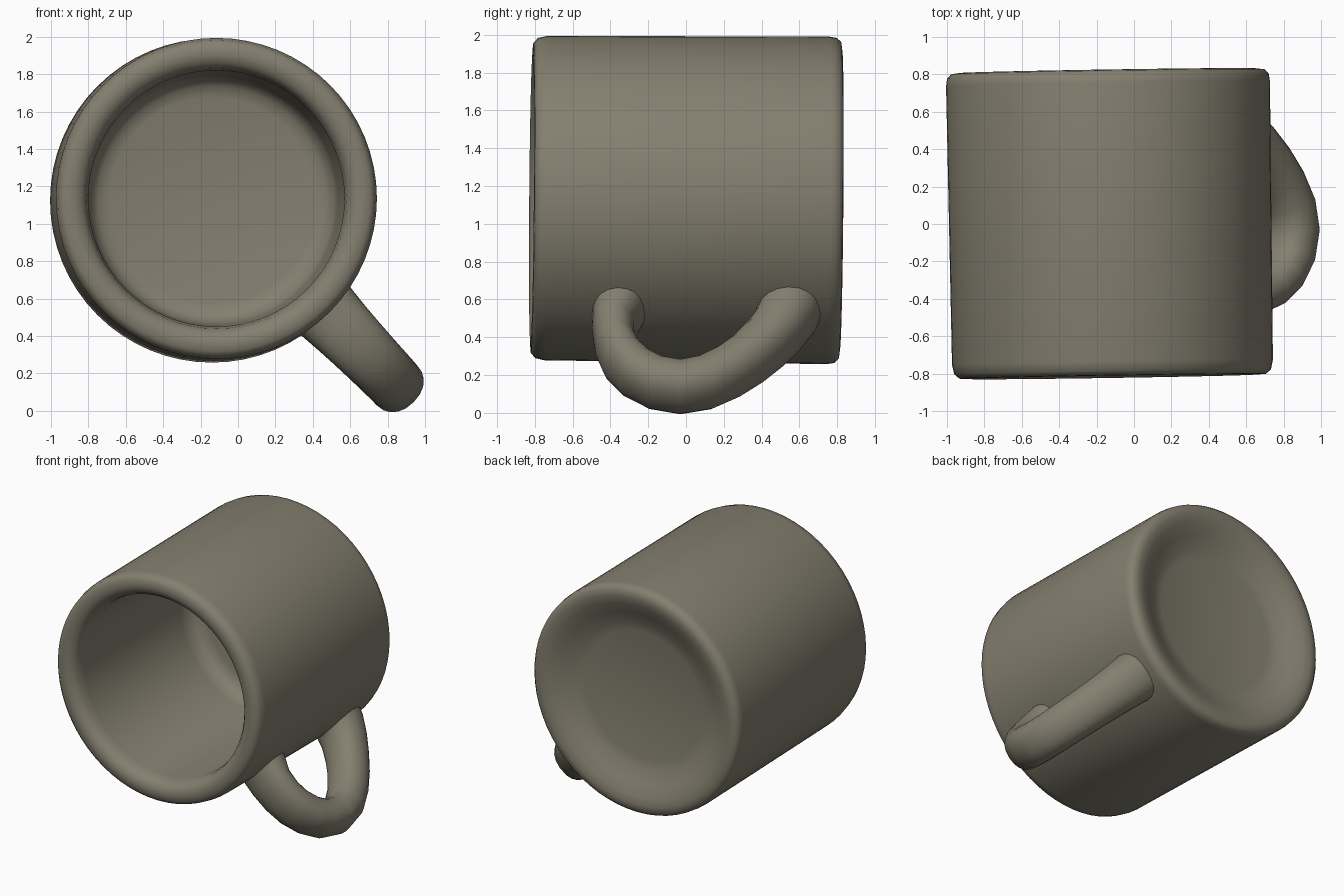
import bpy, bmesh, math
from mathutils import Vector

if "Cube" in bpy.data.objects:
    bpy.data.objects.remove(bpy.data.objects["Cube"])

clay = bpy.data.materials.new("grey_brown_clay")
clay.diffuse_color = (0.23, 0.212, 0.16, 1)
clay.use_nodes = True
clay.node_tree.nodes["Principled BSDF"].inputs["Base Color"].default_value = clay.diffuse_color
CX, CZ = -0.127, 1.13          # mug axis runs along y through this point


def finish(bm, name, angle):
    bmesh.ops.recalc_face_normals(bm, faces=bm.faces)
    me = bpy.data.meshes.new(name)
    bm.to_mesh(me)
    bm.free()
    me.materials.append(clay)
    ob = bpy.data.objects.new(name, me)
    bpy.context.collection.objects.link(ob)
    bpy.ops.object.select_all(action='DESELECT')
    ob.select_set(True)
    bpy.context.view_layer.objects.active = ob
    bpy.ops.object.shade_smooth_by_angle(angle=math.radians(angle))
    return ob


def skin(bm, rings):
    for a, b in zip(rings, rings[1:]):
        n = len(a)
        for i in range(n):
            bm.faces.new((a[i], a[(i + 1) % n], b[(i + 1) % n], b[i]))


# Mug body: lathed (radius, y) profile from inner floor, over the rim, to the recessed base
profile = [(0.55, 0.59), (0.61, 0.575), (0.65, 0.535), (0.668, 0.46), (0.685, -0.70),
           (0.697, -0.765), (0.722, -0.80), (0.765, -0.817), (0.82, -0.814),
           (0.847, -0.79), (0.858, -0.74), (0.866, 0.75), (0.86, 0.79),
           (0.838, 0.814), (0.79, 0.82), (0.73, 0.805), (0.65, 0.765), (0.56, 0.722),
           (0.49, 0.705)]
bm = bmesh.new()
N = 64
rings = [[bm.verts.new((r * math.cos(2 * math.pi * i / N), y, r * math.sin(2 * math.pi * i / N)))
          for i in range(N)] for r, y in profile]
skin(bm, rings)
bm.faces.new(rings[0])
bm.faces.new(rings[-1])
body = finish(bm, "mug_body", 50)
body.location = (CX, 0, CZ)
body.rotation_euler = (-0.008, 0, 0.016)

# Handle: oval section swept along a path leaning 45 degrees down
# path points are (y, distance from axis, in-plane half thickness)
path = [(-0.34, 0.77, 0.165), (-0.365, 0.86, 0.135), (-0.385, 0.96, 0.113), (-0.375, 1.08, 0.11),
        (-0.335, 1.19, 0.117), (-0.26, 1.29, 0.124), (-0.16, 1.36, 0.128), (-0.03, 1.39, 0.13),
        (0.10, 1.36, 0.13), (0.22, 1.285, 0.13), (0.33, 1.185, 0.132), (0.42, 1.075, 0.138),
        (0.49, 0.97, 0.147), (0.535, 0.87, 0.163), (0.55, 0.77, 0.19)]
radial = Vector((1, 0, -1)).normalized()
side = Vector((1, 0, 1)).normalized()
axis = Vector((0, 1, 0))
bm = bmesh.new()
rings, M, last = [], 20, len(path) - 1
for k, (y, r, b) in enumerate(path):
    if k in (0, last):
        ty, tr = 0, (1 if k == 0 else -1)
    else:
        ty, tr = path[k + 1][0] - path[k - 1][0], path[k + 1][1] - path[k - 1][1]
    tang = (axis * ty + radial * tr).normalized()
    out = tang.cross(side).normalized()
    u = abs(k - last / 2) / (last / 2)          # 0 at the middle, 1 at the roots
    a = 0.152 + 0.04 * u ** 2
    centre = Vector((CX, y, CZ)) + radial * r - side * 0.012 * (1 - u)
    ring = []
    for i in range(M):
        t = 2 * math.pi * i / M
        c, s = math.cos(t), math.sin(t)
        ring.append(bm.verts.new(centre + side * (a * math.copysign(abs(c) ** 0.9, c))
                                 + out * (b * math.copysign(abs(s) ** 0.9, s))))
    rings.append(ring)
skin(bm, rings)
bm.faces.new(rings[0])
bm.faces.new(rings[-1])
finish(bm, "handle", 50)
